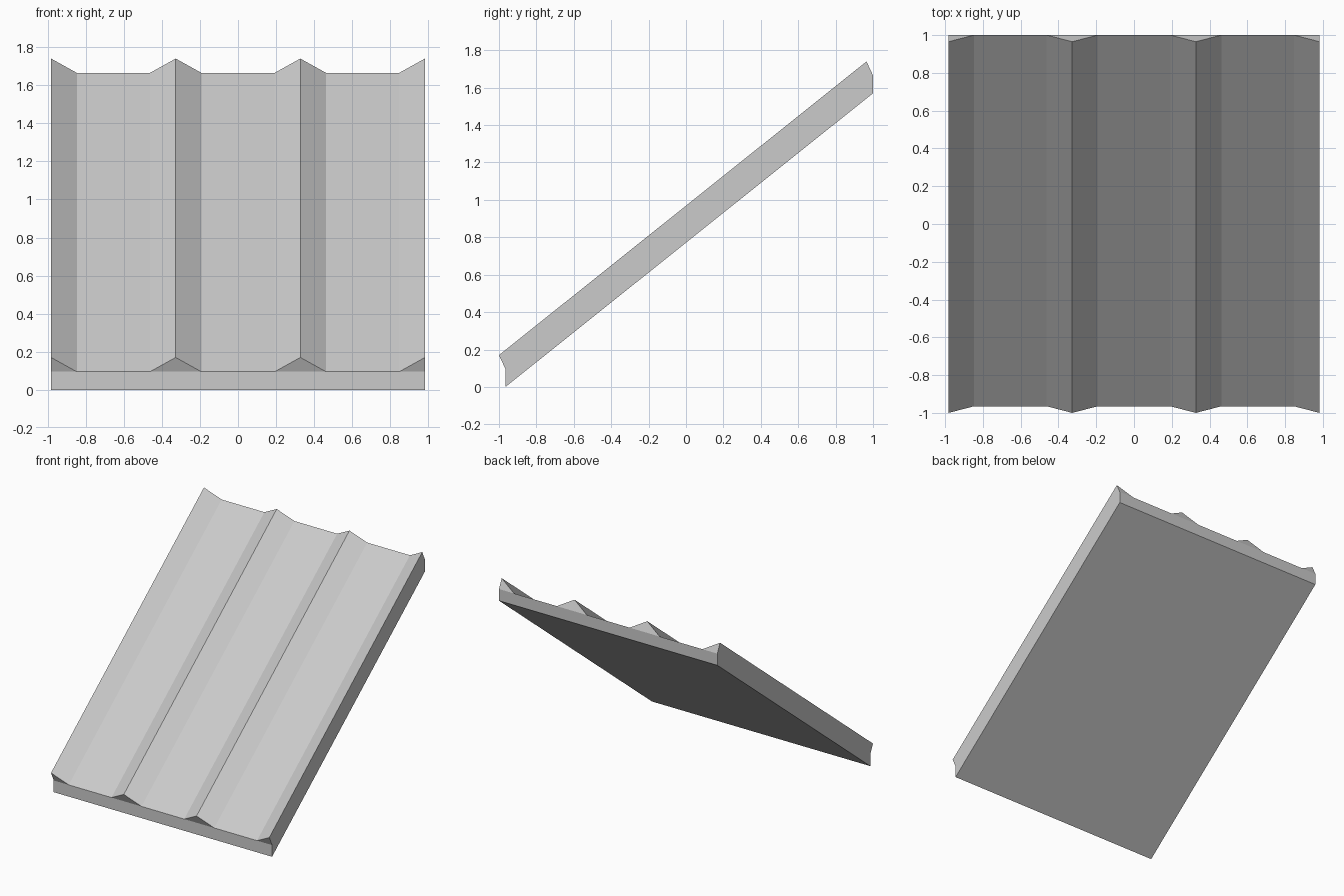
import bpy
import bmesh
from mathutils import Vector

old = bpy.data.objects.get("Cube")
if old:
    bpy.data.objects.remove(old, do_unlink=True)

# One flat colour
grey = bpy.data.materials.new("light_grey")
grey.use_nodes = True
colour = (0.6, 0.6, 0.6, 1)
grey.diffuse_color = colour
grey.node_tree.nodes["Principled BSDF"].inputs["Base Color"].default_value = colour

HALF = 0.982          # half width of the panel
PITCH = HALF * 2 / 3  # distance between ridges
FOOT = 0.135          # half width of a ridge
LOW, HIGH = Vector((0, -0.965, 0)), Vector((0, -0.965, 0.095))
CREST = Vector((0, -0.035, 0.075))   # from ridge base to ridge top
RUN = Vector((0, 1.965, 1.57))       # from front end to back end

bm = bmesh.new()


def face(*verts):
    bm.faces.new(verts)


def end_outline(shift):
    """Base line, ridge tops and bottom corners of one end."""
    base, tops = [], []
    for i in range(4):
        x = -HALF + i * PITCH
        # The outer ridges are cut in half by the panel sides
        for foot in (max(x - FOOT, -HALF), min(x + FOOT, HALF)):
            base.append(bm.verts.new(HIGH + shift + Vector((foot, 0, 0))))
        tops.append(bm.verts.new(HIGH + CREST + shift + Vector((x, 0, 0))))
    corners = [bm.verts.new(LOW + shift + Vector((s * HALF, 0, 0))) for s in (-1, 1)]
    # End wall and the leaning ridge ends above it
    face(corners[0], corners[1], *reversed(base))
    for i, top in enumerate(tops):
        face(base[2 * i], base[2 * i + 1], top)
    return base, tops, corners


f_base, f_tops, f_low = end_outline(Vector())
b_base, b_tops, b_low = end_outline(RUN)


def surface_line(base, tops):
    """Points along the ribbed top, from one side to the other."""
    line = [tops[0], base[1]]
    for i in (1, 2):
        line += [base[2 * i], tops[i], base[2 * i + 1]]
    return line + [base[-2], tops[-1]]


# Ribbed top, running from front to back
front, back = surface_line(f_base, f_tops), surface_line(b_base, b_tops)
for i in range(len(front) - 1):
    face(front[i], front[i + 1], back[i + 1], back[i])

# Flat underside and the two sides
face(f_low[0], f_low[1], b_low[1], b_low[0])
for side in (0, -1):
    face(f_low[side], f_base[side], f_tops[side], b_tops[side], b_base[side], b_low[side])

bmesh.ops.recalc_face_normals(bm, faces=bm.faces)
mesh = bpy.data.meshes.new("ribbed_roof_panel")
bm.to_mesh(mesh)
bm.free()
mesh.materials.append(grey)
panel = bpy.data.objects.new("ribbed_roof_panel", mesh)
bpy.context.collection.objects.link(panel)
